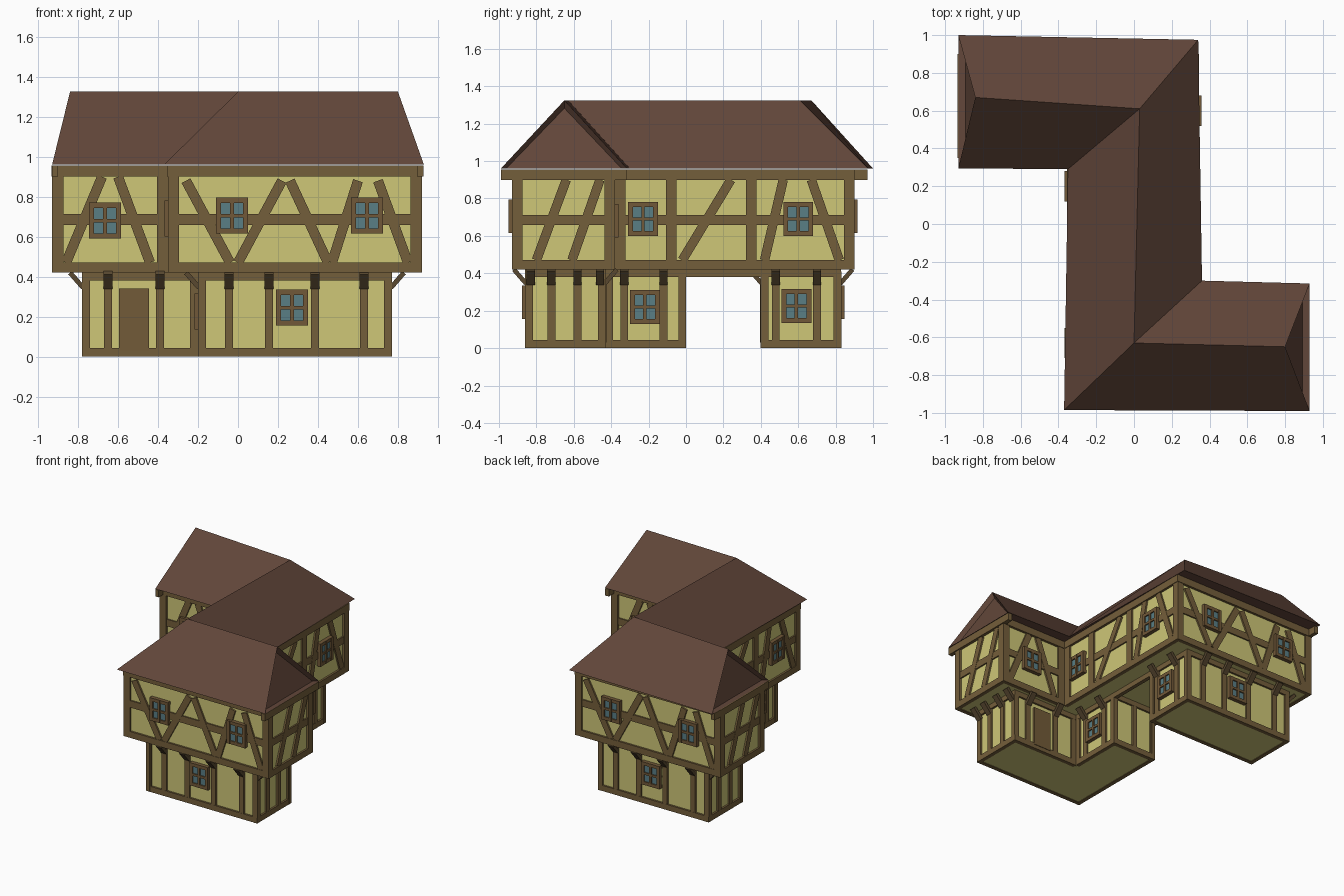
import bpy, bmesh
from mathutils import Vector as V

if "Cube" in bpy.data.objects:
    bpy.data.objects.remove(bpy.data.objects["Cube"])

Z = V((0, 0, 1))


def mat(name, rgb):
    m = bpy.data.materials.new(name)
    m.diffuse_color = (*rgb, 1)
    m.use_nodes = True
    m.node_tree.nodes["Principled BSDF"].inputs["Base Color"].default_value = m.diffuse_color
    return m


plaster = mat("yellow_plaster", (0.62, 0.57, 0.185))
timber = mat("brown_timber", (0.175, 0.113, 0.043))
bracket = mat("dark_timber", (0.10, 0.066, 0.030))
framing = mat("window_wood", (0.165, 0.098, 0.040))
doorwood = mat("door_wood", (0.17, 0.105, 0.040))
glass = mat("blue_glass", (0.10, 0.21, 0.235))
tiles = mat("roof_brown", (0.122, 0.062, 0.042))

parts = {}
for name, m in [("upper_walls", plaster), ("lower_walls", plaster), ("timber_frame", timber),
                ("jetty_brackets", bracket), ("window_frames", framing),
                ("window_glass", glass), ("doors", doorwood), ("roof", tiles)]:
    parts[name] = (bmesh.new(), m)


def block(part, c, a, b, d):
    """Box from its centre and three half-axis vectors."""
    bm = parts[part][0]
    v = [bm.verts.new(c + a * i + b * j + d * k) for i in (-1, 1) for j in (-1, 1) for k in (-1, 1)]
    for f in ((0, 1, 3, 2), (4, 6, 7, 5), (0, 4, 5, 1), (2, 3, 7, 6), (0, 2, 6, 4), (1, 5, 7, 3)):
        bm.faces.new([v[i] for i in f])


def box(part, x0, x1, y0, y1, z0, z1):
    block(part, V((x0 + x1, y0 + y1, z0 + z1)) / 2, V(((x1 - x0) / 2, 0, 0)),
          V((0, (y1 - y0) / 2, 0)), V((0, 0, (z1 - z0) / 2)))


class Wall:
    """Upright plane from a to b, outside on the right hand; u runs along it."""

    def __init__(self, a, b):
        self.a = V((*a, 0))
        d = V((*b, 0)) - self.a
        self.len = d.length
        self.t = d.normalized()
        self.n = V((self.t.y, -self.t.x, 0))

    def pt(self, u, z, off=0):
        return self.a + self.t * u + Z * z + self.n * off

    def bar(self, part, u0, z0, u1, z1, w, proud=0.0, depth=0.03):
        p, q = self.pt(u0, z0), self.pt(u1, z1)
        d = q - p
        block(part, (p + q) / 2 + self.n * (proud - depth / 2), d / 2,
              d.normalized().cross(self.n) * w / 2, self.n * depth / 2)

    def window(self, u, z, w=0.16, h=0.18):
        self.bar("window_glass", u - w / 2 + .01, z, u + w / 2 - .01, z, h - .02, 0.008)
        for s in (-1, 0, 1):
            k = 0.018 if s == 0 else 0.026
            x, y = u + s * (w / 2 - .013), z + s * (h / 2 - .013)
            self.bar("window_frames", x, z - h / 2, x, z + h / 2, k, 0.018)
            self.bar("window_frames", u - w / 2, y, u + w / 2, y, k, 0.017)

    def bracket(self, u):
        p, q = self.pt(u, 0.345, -.005), self.pt(u, 0.42, 0.06)
        d = q - p
        block("jetty_brackets", (p + q) / 2, d / 2, self.t * 0.022,
              d.normalized().cross(self.t) * 0.012)

    def upper(self, braces, windows, posts=()):
        L = self.len
        self.bar("timber_frame", 0, .445, L, .445, .05)
        self.bar("timber_frame", 0, .685, L, .685, .055, -.004)
        self.bar("timber_frame", 0, .928, L, .928, .056, .004)
        for u in (.028, L - .028, *posts):
            self.bar("timber_frame", u, .42, u, .955, .056)
        for u0, z0, u1, z1 in braces:
            self.bar("timber_frame", u0, z0, u1, z1, .05, -.002)
        for u, z in windows:
            self.window(u, z)

    def lower(self, studs=(), windows=(), door=None, brackets=True):
        L = self.len
        self.bar("timber_frame", 0, .022, L, .022, .044)
        self.bar("timber_frame", 0, .40, L, .40, .04)
        for u in (.02, L - .02, *studs):
            self.bar("timber_frame", u, 0, u, .41, .042, -.001)
        if brackets:
            for u in studs:
                self.bracket(u)
        for u, z in windows:
            self.window(u, z)
        if door:
            self.bar("doors", door, .03, door, .34, .15, .004)


def turned(p):
    """Half turn about the middle of the building."""
    return (-p[0] - .01, -p[1] - .03)


def both(a, b):
    return Wall(a, b), Wall(turned(a), turned(b))


# upper storey timbering, each wall repeated on the opposite side
for w in both((-.35, -.93), (.92, -.93)):
    w.upper([(.09, .88, .31, .47), (.35, .47, .57, .88), (.61, .88, .80, .47),
             (.82, .47, .95, .88), (1.05, .88, 1.20, .47)], [(.32, .705), (.995, .705)])
for w in both((.92, -.93), (.92, -.38)):
    w.upper([(.13, .47, .29, .9), (.32, .47, .47, .9)], [])
for w in both((.92, -.38), (.34, -.38)):
    w.upper([(.07, .47, .25, .9), (.33, .9, .49, .47)], [(.265, .68)])
for w in both((.34, -.38), (.34, .90)):
    w.upper([(.62, .9, .36, .47), (.80, .47, .90, .9), (1.05, .9, 1.2, .47)],
            [(.15, .69), (.98, .69)], (.30, .73))

# lower storey timbering of the two wings
for w in both((-.2, -.86), (.77, -.86)):
    w.lower((.155, .355, .585, .83), [(.47, .245)])
for w in both((.77, -.86), (.77, -.43)):
    w.lower((.14, .28))
for w in both((.77, -.43), (.19, -.43)):
    w.lower((.13, .39), door=.26)
for w in both((-.2, -.43), (-.2, -.86)):
    w.lower((.08, .30), [(.19, .225)])

# lower storey of the middle, with the open passage behind it
Wall((.19, -.43), (.19, 0)).lower((.10, .31), [(.21, .22)])
Wall((.19, 0), (-.2, 0)).lower((.2,), brackets=False)
Wall((-.2, 0), (-.2, -.43)).lower((.15, .29))
Wall((-.2, .40), (.19, .40)).lower((.2,), brackets=False)
for x in (-.2, .16):
    box("timber_frame", x, x + .03, -.01, .41, .38, .42)

# corner struts under the jetties at the wing ends
for w in both((.77, -.86), (.77, -.43)):
    for u in (.03, .40):
        w.bracket(u)

# plaster cores
box("upper_walls", -.335, .905, -.915, -.395, .425, .955)
box("upper_walls", -.335, .325, -.395, .365, .425, .955)
box("upper_walls", -.915, .325, .365, .885, .425, .955)
box("lower_walls", -.185, .755, -.845, -.445, .004, .425)
box("lower_walls", -.185, .175, -.445, -.015, .004, .425)
box("lower_walls", -.765, .175, .415, .815, .004, .425)

# tie beams under the roof ends
box("timber_frame", .895, .928, -.99, -.315, .90, .956)
box("timber_frame", -.93, -.90, .295, .97, .90, .956)

# roof: eave outline, ridge points, slopes and a flat soffit
bm = parts["roof"][0]
eave = [(-.37, -.985), (.93, -.99), (.93, -.315), (.36, -.30),
        (.34, .975), (-.93, 1.0), (-.93, .295), (-.35, .29)]
ridge = [(0, -.63), (.80, -.65), (.03, .61), (-.84, .67)]
E = [bm.verts.new((x, y, .96)) for x, y in eave]
R = [bm.verts.new((x, y, 1.325)) for x, y in ridge]
for e, r in [((0, 1), (1, 0)), ((2, 3), (0, 1)), ((3, 4), (2, 0)),
             ((4, 5), (3, 2)), ((6, 7), (2, 3)), ((7, 0), (0, 2))]:
    bm.faces.new([E[i] for i in e] + [R[i] for i in r])
ends = [bm.faces.new((E[1], E[2], R[1])), bm.faces.new((E[5], E[6], R[3]))]
bm.faces.new(E[::-1])
bm.normal_update()
# recessed triangle in each roof end
bmesh.ops.inset_individual(bm, faces=ends, thickness=.033, depth=-.035)

for name, (bm, m) in parts.items():
    bmesh.ops.recalc_face_normals(bm, faces=bm.faces)
    me = bpy.data.meshes.new(name)
    bm.to_mesh(me)
    bm.free()
    me.materials.append(m)
    bpy.context.collection.objects.link(bpy.data.objects.new(name, me))
